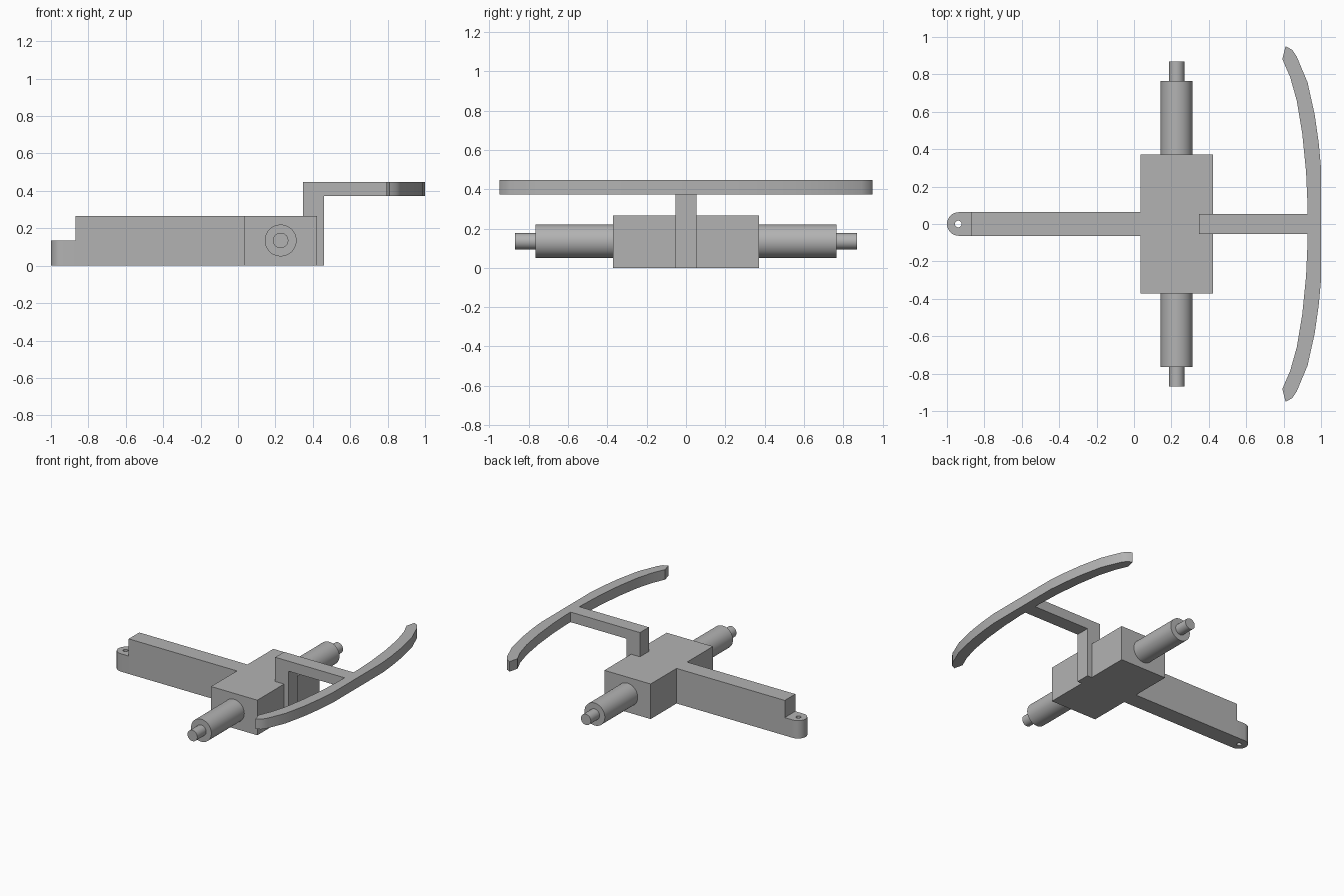
import bpy, bmesh, math

if "Cube" in bpy.data.objects:
    bpy.data.objects.remove(bpy.data.objects["Cube"])

grey = bpy.data.materials.new("plain grey")
grey.diffuse_color = (0.45, 0.45, 0.45, 1)
grey.use_nodes = True
grey.node_tree.nodes["Principled BSDF"].inputs["Base Color"].default_value = grey.diffuse_color


def prism(name, pts, lo, hi, plane="XY"):
    """Extrude an outline drawn in XY (along z) or XZ (along y)."""
    bm = bmesh.new()
    place = (lambda a, b, d: (a, b, d)) if plane == "XY" else (lambda a, b, d: (a, d, b))
    face = bm.faces.new([bm.verts.new(place(a, b, lo)) for a, b in pts])
    ext = bmesh.ops.extrude_face_region(bm, geom=[face])
    verts = [g for g in ext["geom"] if isinstance(g, bmesh.types.BMVert)]
    bmesh.ops.translate(bm, verts=verts, vec=place(0, 0, hi - lo))
    bmesh.ops.recalc_face_normals(bm, faces=bm.faces)
    mesh = bpy.data.meshes.new(name)
    bm.to_mesh(mesh)
    bm.free()
    ob = bpy.data.objects.new(name, mesh)
    bpy.context.collection.objects.link(ob)
    mesh.materials.append(grey)
    return ob


def smooth(ob):
    bpy.ops.object.select_all(action="DESELECT")
    ob.select_set(True)
    bpy.context.view_layer.objects.active = ob
    bpy.ops.object.shade_smooth_by_angle(angle=math.radians(30))


def arc(cx, cy, r, a0, a1, n):
    return [(cx + r * math.cos(math.radians(a0 + (a1 - a0) * i / n)),
             cy + r * math.sin(math.radians(a0 + (a1 - a0) * i / n))) for i in range(n + 1)]


def rect(x0, x1, y0, y1):
    return [(x0, y0), (x1, y0), (x1, y1), (x0, y1)]


# Central block
prism("body_block", rect(0.035, 0.422, -0.372, 0.372), 0, 0.265)

# Long arm with a low rounded tongue at its end
prism("long_arm", rect(-0.87, 0.035, -0.063, 0.063), 0, 0.265)
tongue = prism("arm_tongue", [(-0.87, -0.063), (-0.87, 0.063)]
               + arc(-0.937, 0, 0.063, 90, 270, 16), 0, 0.135)

# Pin hole through the tongue
cutter = prism("pin_hole_cutter", arc(-0.94, 0, 0.018, 0, 345, 23), -0.1, 0.3)
cutter.hide_render = True
cutter.hide_set(True)
hole = tongue.modifiers.new("pin_hole", "BOOLEAN")
hole.object = cutter
hole.operation = "DIFFERENCE"
smooth(tongue)

# Stepped shafts on both sides
for side, label in ((-1, "front"), (1, "back")):
    for part, r, a, b in (("shaft", 0.085, 0.37, 0.765), ("shaft_tip", 0.041, 0.76, 0.87)):
        smooth(prism(f"{label}_{part}", arc(0.228, 0.135, r, 0, 352.5, 47),
                     side * a, side * b, "XZ"))

# Bent bracket rising from the block
prism("bracket", [(0.348, 0), (0.46, 0), (0.46, 0.372), (0.935, 0.372),
                  (0.935, 0.448), (0.348, 0.448)], -0.053, 0.053, "XZ")

# Curved bow bar, half outline mirrored in y
outer = [(1.0, 0.3), (0.988, 0.43), (0.967, 0.58), (0.928, 0.757), (0.87, 0.895),
         (0.845, 0.932), (0.81, 0.95)]
inner = [(0.793, 0.882), (0.835, 0.785), (0.87, 0.66), (0.9, 0.48),
         (0.92, 0.28), (0.928, 0.1)]
half = outer + inner
bow = prism("bow_bar", half + [(x, -y) for x, y in reversed(half)], 0.372, 0.448)
smooth(bow)
